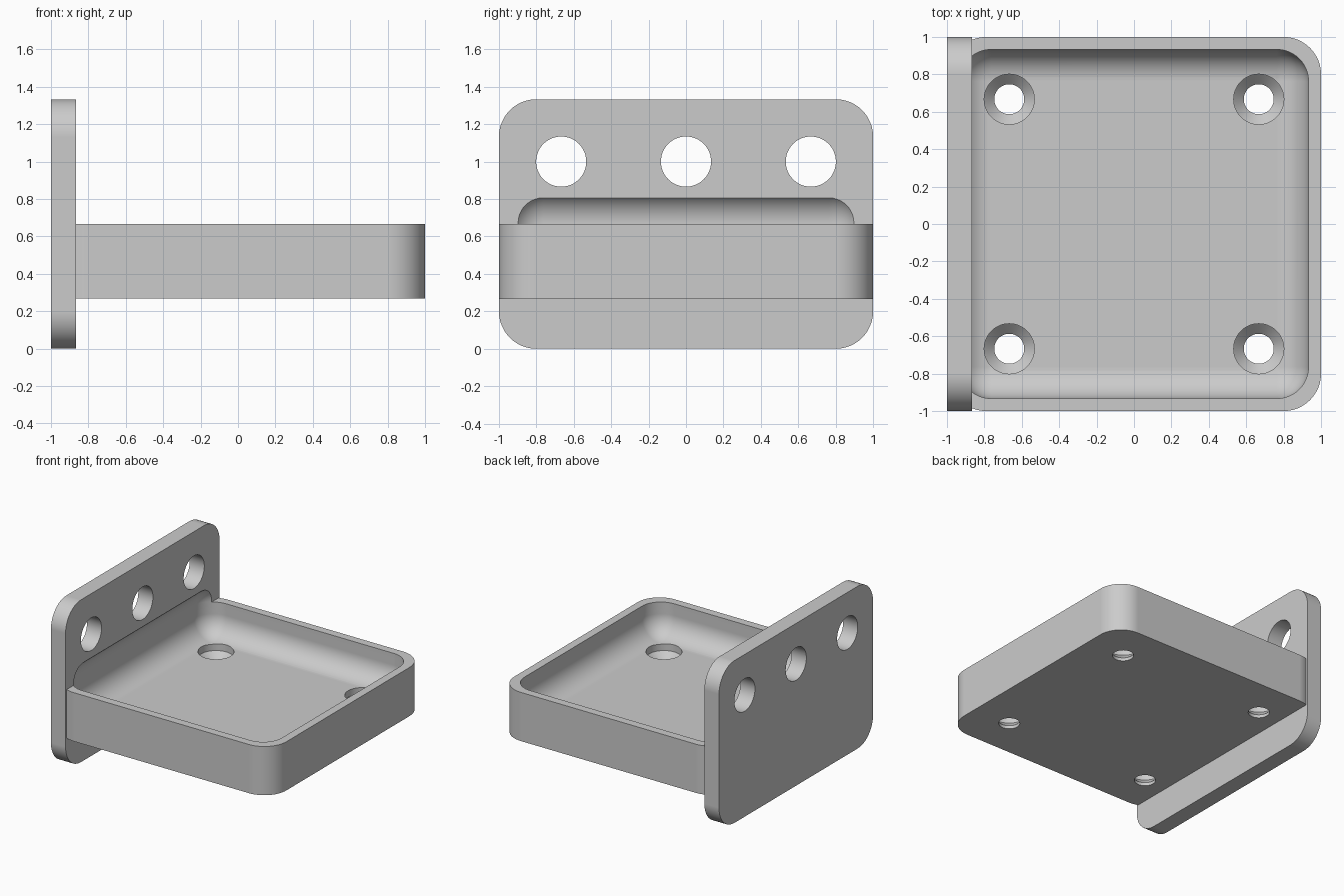
import bpy, bmesh, math
from mathutils import Matrix, Vector

if "Cube" in bpy.data.objects:
    bpy.data.objects.remove(bpy.data.objects["Cube"])

grey = bpy.data.materials.new("light grey")
grey.use_nodes = True
colour = (0.6, 0.6, 0.6, 1)
grey.diffuse_color = colour
grey.node_tree.nodes["Principled BSDF"].inputs["Base Color"].default_value = colour


def make_object(name, bm):
    bmesh.ops.recalc_face_normals(bm, faces=bm.faces)
    mesh = bpy.data.meshes.new(name)
    bm.to_mesh(mesh)
    bm.free()
    mesh.materials.append(grey)
    obj = bpy.data.objects.new(name, mesh)
    bpy.context.collection.objects.link(obj)
    return obj


def rounded_box(name, low, high, radius, axis=None, segments=12):
    """Box with all edges rounded, or only those along one axis."""
    low, high = Vector(low), Vector(high)
    bm = bmesh.new()
    bmesh.ops.create_cube(bm, size=1)
    for v in bm.verts:
        v.co = (low + high) / 2 + v.co * (high - low)
    edges = [e for e in bm.edges if axis is None
             or abs((e.verts[0].co - e.verts[1].co)[axis]) > 0.001]
    bmesh.ops.bevel(bm, geom=edges, offset=radius, segments=segments,
                    profile=0.5, affect='EDGES')
    return make_object(name, bm)


def lathe_cutter(name, profile, matrix, sides=48):
    """Closed solid of revolution around z from (radius, z) pairs."""
    bm = bmesh.new()
    rings = [[bm.verts.new(matrix @ Vector((r * math.cos(a), r * math.sin(a), z)))
              for a in (i * math.tau / sides for i in range(sides))]
             for r, z in profile]
    for a, b in zip(rings, rings[1:]):
        for i in range(sides):
            j = (i + 1) % sides
            bm.faces.new((a[i], a[j], b[j], b[i]))
    bm.faces.new(rings[0])
    bm.faces.new(rings[-1])
    return make_object(name, bm)


def combine(target, tool, operation):
    tool.hide_render = True
    mod = target.modifiers.new("combine", 'BOOLEAN')
    mod.operation, mod.solver, mod.object = operation, 'EXACT', tool
    bpy.context.view_layer.objects.active = target
    bpy.ops.object.modifier_apply(modifier=mod.name)
    bpy.data.objects.remove(tool)


# Upright mounting plate joined to the tray body
bracket = rounded_box("tray_bracket", (-1, -1, 0), (-0.867, 1, 1.333), 0.2, axis=0)
tray = rounded_box("tray_body", (-0.99, -1, 0.267), (1, 1, 0.667), 0.2, axis=2)
combine(bracket, tray, 'UNION')

# Rounded hollow, which also bites into the plate
hollow = rounded_box("hollow_cutter", (-0.933, -0.933, 0.4),
                     (0.933, 0.933, 0.842), 0.17)
combine(bracket, hollow, 'DIFFERENCE')

# Three holes through the plate
for y in (-0.667, 0, 0.667):
    place = Matrix.Translation((-0.93, y, 1)) @ Matrix.Rotation(math.pi / 2, 4, 'Y')
    hole = lathe_cutter("plate_hole_cutter", [(0.134, -0.2), (0.134, 0.2)], place)
    combine(bracket, hole, 'DIFFERENCE')

# Four countersunk screw holes in the tray floor
screw = [(0.08, 0.2), (0.08, 0.293), (0.134, 0.347), (0.134, 0.45)]
for x in (-0.667, 0.667):
    for y in (-0.667, 0.667):
        hole = lathe_cutter("screw_hole_cutter", screw, Matrix.Translation((x, y, 0)))
        combine(bracket, hole, 'DIFFERENCE')

# Smooth fillets with crisp edges
bpy.ops.object.select_all(action='DESELECT')
bracket.select_set(True)
bpy.context.view_layer.objects.active = bracket
bpy.ops.object.shade_smooth_by_angle(angle=math.radians(30))
weighted = bracket.modifiers.new("even shading", 'WEIGHTED_NORMAL')
weighted.keep_sharp = True
